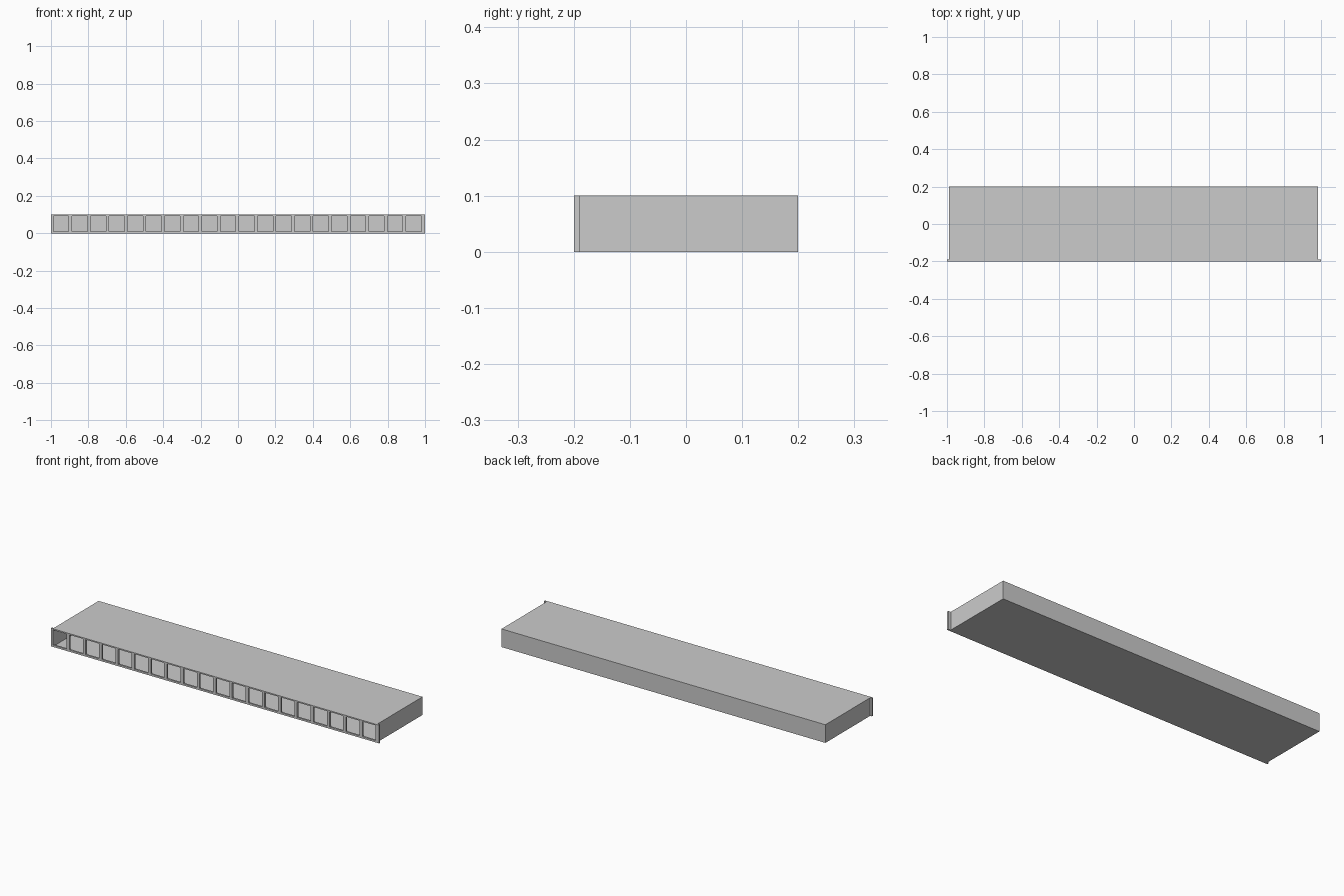
import bpy, bmesh

if "Cube" in bpy.data.objects:
    bpy.data.objects.remove(bpy.data.objects["Cube"])

CELLS, PITCH, HOLE = 20, 0.0992, 0.082
FIRST = -0.946
FRONT, SEAM, BACK = -0.2, -0.19, 0.2
HEIGHT = 0.1


def make_object(name, bm):
    bmesh.ops.recalc_face_normals(bm, faces=bm.faces)
    mesh = bpy.data.meshes.new(name)
    bm.to_mesh(mesh)
    bm.free()
    obj = bpy.data.objects.new(name, mesh)
    bpy.context.collection.objects.link(obj)
    return obj


# Front frame: a flat lattice with twenty square openings, given depth
xs = [-1.0]
for i in range(CELLS):
    c = FIRST + i * PITCH
    xs += [c - HOLE / 2, c + HOLE / 2]
xs.append(1.0)
zs = [0.0, 0.01, 0.093, HEIGHT]

bm = bmesh.new()
grid = [[bm.verts.new((x, FRONT, z)) for z in zs] for x in xs]
for i in range(len(xs) - 1):
    for k in range(3):
        if i % 2 == 1 and k == 1:
            continue
        bm.faces.new((grid[i][k], grid[i + 1][k],
                      grid[i + 1][k + 1], grid[i][k + 1]))
ext = bmesh.ops.extrude_face_region(bm, geom=bm.faces[:], use_keep_orig=True)
moved = [v for v in ext["geom"] if isinstance(v, bmesh.types.BMVert)]
bmesh.ops.translate(bm, verts=moved, vec=(0, SEAM - FRONT, 0))
make_object("front_frame", bm)

# Hollow body: one undivided box, open at the front behind the frame
x0, x1 = -0.99, 0.985
bm = bmesh.new()
bmesh.ops.create_cube(bm, size=1)
for v in bm.verts:
    v.co.x = x0 if v.co.x < 0 else x1
    v.co.y = SEAM if v.co.y < 0 else BACK
    v.co.z = 0.0 if v.co.z < 0 else HEIGHT
bm.normal_update()
open_side = [f for f in bm.faces if f.normal.y < -0.5]
bmesh.ops.delete(bm, geom=open_side, context='FACES_ONLY')
# keep the outward normals made by the cube so the walls thicken inward
mesh = bpy.data.meshes.new("hollow_body")
bm.to_mesh(mesh)
bm.free()
body = bpy.data.objects.new("hollow_body", mesh)
bpy.context.collection.objects.link(body)
walls = body.modifiers.new("walls", 'SOLIDIFY')
walls.thickness = 0.002
walls.offset = -1
walls.use_even_offset = True
